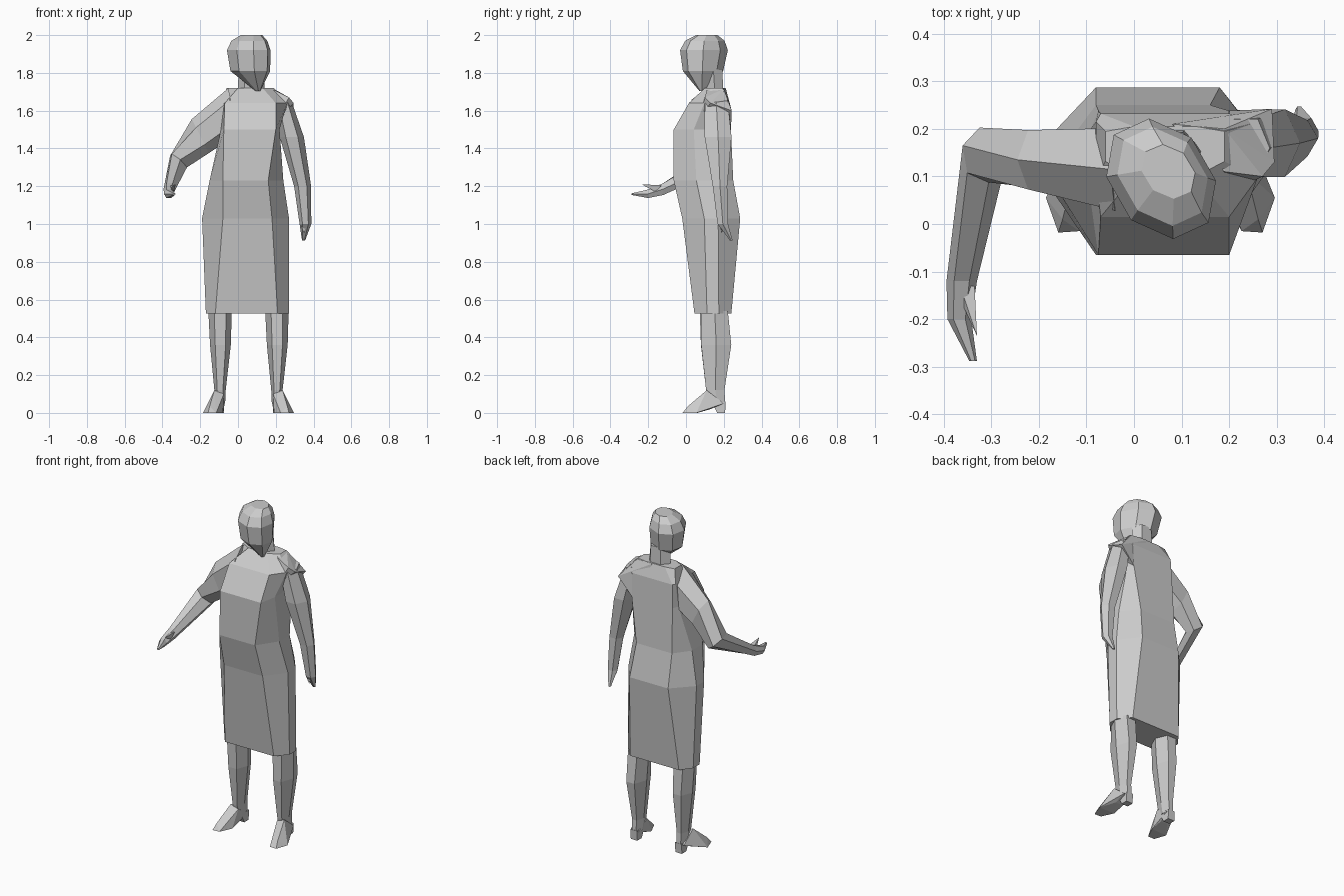
import bpy, bmesh, math
from mathutils import Vector


def finish(name, bm):
    bmesh.ops.recalc_face_normals(bm, faces=bm.faces)
    mesh = bpy.data.meshes.new(name)
    bm.to_mesh(mesh)
    bm.free()
    obj = bpy.data.objects.new(name, mesh)
    bpy.context.collection.objects.link(obj)
    return obj


def loft(name, rings):
    """Skin a list of point rings and cap both ends."""
    bm = bmesh.new()
    loops = [[bm.verts.new(p) for p in ring] for ring in rings]
    n = len(loops[0])
    for a, b in zip(loops, loops[1:]):
        for i in range(n):
            j = (i + 1) % n
            bm.faces.new((a[i], a[j], b[j], b[i]))
    bm.faces.new(loops[0])
    bm.faces.new(loops[-1])
    return finish(name, bm)


def limb(name, sections, n=6):
    """Loft through ellipses given as (centre, axis a, axis b)."""
    rings = []
    for c, a, b in sections:
        c, a, b = Vector(c), Vector(a), Vector(b)
        rings.append([c + a * math.cos(t) + b * math.sin(t)
                      for t in (2 * math.pi * i / n for i in range(n))])
    return loft(name, rings)


def hull(name, points):
    bm = bmesh.new()
    for p in points:
        bm.verts.new(p)
    res = bmesh.ops.convex_hull(bm, input=bm.verts)
    loose = [v for v in bm.verts if not v.link_faces]
    bmesh.ops.delete(bm, geom=loose, context='VERTS')
    return finish(name, bm)


def upright(name, rows, n=6):
    """Limb with level sections: (x, y, z, x radius, y radius)."""
    return limb(name, [((x, y, z), (rx, 0, 0), (0, ry, 0)) for x, y, z, rx, ry in rows], n)


# Dress: chamfered sections (z, left, right, front, back, inner left, inner right,
# side start and end as fractions of depth)
rings = []
for z, x0, x1, y0, y1, xa, xb, s, e in (
        (0.525, -0.17, 0.27, 0.045, 0.24, -0.12, 0.21, 0.34, 0.66),
        (1.03, -0.19, 0.27, -0.02, 0.287, -0.08, 0.18, 0.38, 0.62),
        (1.23, -0.15, 0.24, -0.065, 0.25, -0.08, 0.16, 0.38, 0.70),
        (1.50, -0.09, 0.22, -0.065, 0.238, -0.075, 0.20, 0.35, 0.88),
        (1.64, -0.08, 0.26, 0.015, 0.232, -0.07, 0.20, 0.38, 0.92),
        (1.72, -0.06, 0.19, 0.10, 0.205, 0.0, 0.13, 0.3, 0.9)):
    f, b = y0 + (y1 - y0) * s, y0 + (y1 - y0) * e
    rings.append([(xa, y0, z), (xb, y0, z), (x1, f, z), (x1, b, z),
                  (xb, y1, z), (xa, y1, z), (x0, b, z), (x0, f, z)])
loft("dress", rings)

# Neck and slightly turned head
upright("neck", [(0.07, 0.155, 1.66, 0.075, 0.05), (0.07, 0.145, 1.82, 0.065, 0.055)])
head = []
for x, y, z, s, d in ((0.105, 0.085, 1.705, 0.12, 0.12),
                      (0.065, 0.09, 1.81, 0.93, 0.86),
                      (0.057, 0.095, 1.92, 1.02, 1.02),
                      (0.06, 0.10, 1.97, 0.84, 0.84),
                      (0.072, 0.11, 2.0, 0.5, 0.46)):
    head.append(((x, y, z), (0.113 * s, -0.004 * s, 0), (-0.025 * d, 0.124 * d, 0)))
limb("head", head, 8)

# Bent arm reaching forward
limb("bent_arm", [
    ((-0.03, 0.115, 1.595), (-0.02, 0, 0.125), (0, 0.10, 0)),
    ((-0.20, 0.135, 1.465), (-0.045, 0, 0.09), (0, 0.072, 0)),
    ((-0.315, 0.145, 1.33), (-0.045, 0.02, 0.03), (0.015, 0.055, -0.03)),
    ((-0.362, -0.12, 1.185), (-0.032, 0, 0), (0, 0, -0.036)),
    ((-0.367, -0.20, 1.16), (-0.025, 0, 0), (0, 0, -0.026)),
    ((-0.338, -0.288, 1.158), (-0.008, 0, 0), (0, 0, -0.005))])
hull("bent_arm_thumb", [(-0.365, -0.13, 1.20), (-0.335, -0.13, 1.205), (-0.34, -0.16, 1.17),
                        (-0.36, -0.17, 1.19), (-0.33, -0.235, 1.21)])

# Hanging arm with its sloping shoulder
hull("hanging_shoulder", [(0.08, 0.21, 1.72), (0.19, 0.20, 1.715), (0.29, 0.242, 1.60),
                          (0.19, 0.11, 1.71), (0.27, 0.10, 1.67), (0.295, 0.13, 1.64),
                          (0.21, 0.07, 1.56), (0.20, 0.238, 1.50)])
limb("hanging_arm", [
    ((0.235, 0.16, 1.66), (0.05, 0, -0.015), (0, -0.07, 0)),
    ((0.285, 0.17, 1.46), (0.064, 0, 0), (0, -0.082, 0)),
    ((0.342, 0.18, 1.20), (0.045, 0, 0), (0, -0.044, 0)),
    ((0.357, 0.195, 1.0), (0.031, 0, 0), (0, -0.032, 0)),
    ((0.347, 0.24, 0.912), (0.008, 0, 0), (0, -0.008, 0))])
hull("hanging_arm_thumb", [(0.34, 0.18, 1.03), (0.37, 0.18, 1.03), (0.35, 0.21, 1.0),
                           (0.335, 0.18, 0.99), (0.35, 0.188, 0.95)])

# Legs, feet and heels; the toes turn outward
for side, cx, sign, calf in (("right", -0.095, -1, 0.0), ("left", 0.206, 1, 0.02)):
    upright(side + "_leg", [
        (cx, 0.142 + calf / 2, 0.54, 0.062, 0.08),
        (cx + 0.002, 0.15 + calf / 2, 0.36, 0.055, 0.082 + calf / 2),
        (cx, 0.155, 0.12, 0.03, 0.056),
        (cx, 0.165, 0.05, 0.027, 0.05)])
    hull(side + "_foot", [(cx + sign * dx, y, z) for dx, y, z in (
        (0.03, 0.11, 0.12), (-0.02, 0.11, 0.10), (0.03, 0.20, 0.05), (-0.025, 0.20, 0.05),
        (-0.01, 0.13, 0.02), (0.035, 0.13, 0.02), (-0.015, 0.06, 0.0), (0.02, -0.015, 0.0),
        (0.064, -0.018, 0.0), (0.09, 0.055, 0.0), (0.055, 0.01, 0.035))])
    hull(side + "_heel", [(cx + dx, y, z) for dx in (-0.022, 0.022)
                          for y, z in ((0.165, 0.0), (0.207, 0.0), (0.14, 0.05), (0.21, 0.06))])
